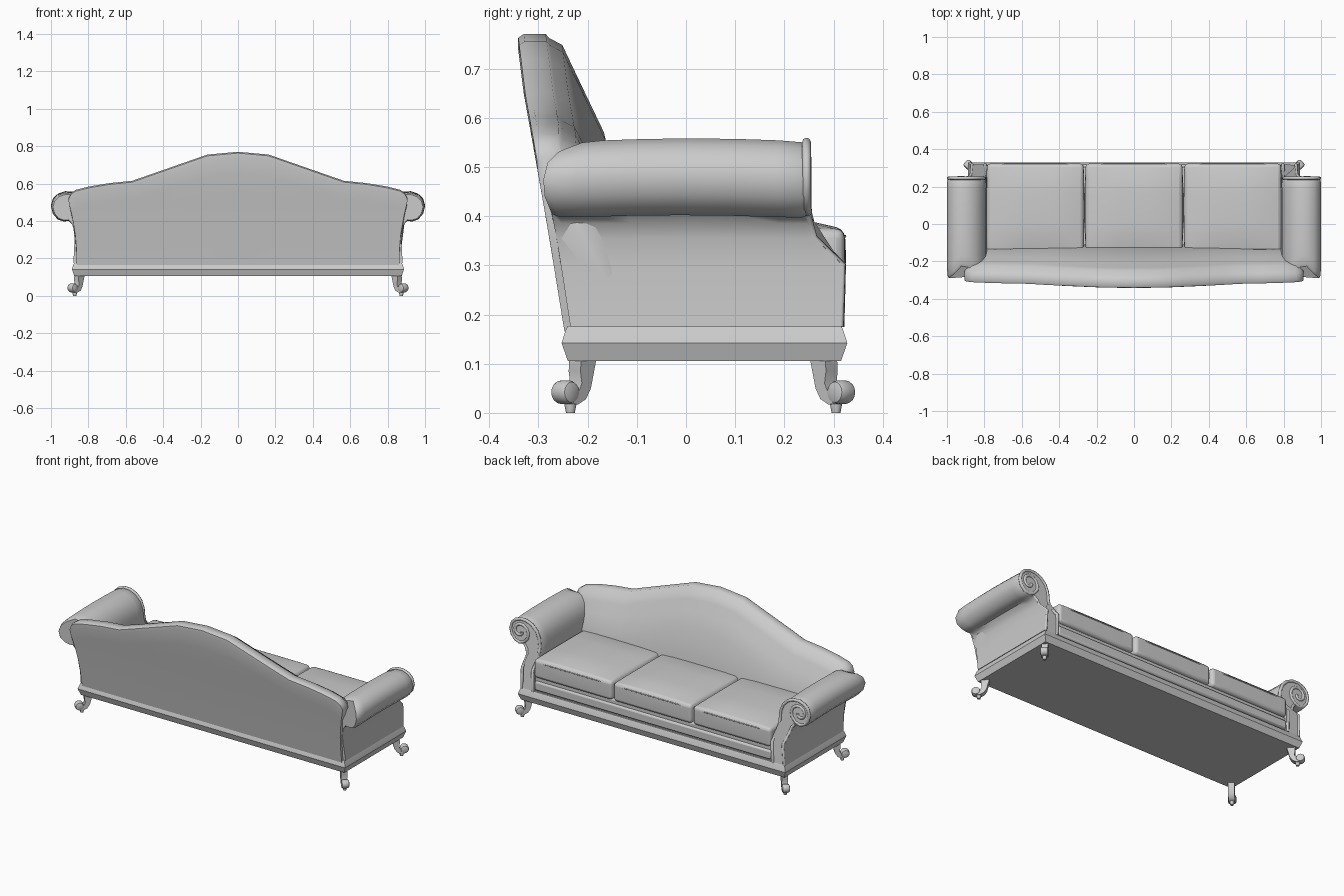
import bpy, bmesh, math
from mathutils import Vector

if "Cube" in bpy.data.objects:
    bpy.data.objects.remove(bpy.data.objects["Cube"])


def lerp(table, v):
    if v <= table[0][0]:
        return table[0][1]
    for (a, fa), (b, fb) in zip(table, table[1:]):
        if v <= b:
            return fa + (fb - fa) * (v - a) / (b - a)
    return table[-1][1]


def make(name, bm, angle=40, bevel=0, segs=2):
    bmesh.ops.recalc_face_normals(bm, faces=bm.faces)
    me = bpy.data.meshes.new(name)
    bm.to_mesh(me)
    bm.free()
    ob = bpy.data.objects.new(name, me)
    bpy.context.collection.objects.link(ob)
    if bevel:
        m = ob.modifiers.new("bevel", 'BEVEL')
        m.width, m.segments, m.limit_method = bevel, segs, 'ANGLE'
        m.angle_limit = math.radians(50)
    bpy.ops.object.select_all(action='DESELECT')
    ob.select_set(True)
    bpy.context.view_layer.objects.active = ob
    bpy.ops.object.shade_smooth_by_angle(angle=math.radians(angle))
    return ob


def loft(rings, bm=None):
    bm = bm or bmesh.new()
    vs = [[bm.verts.new(p) for p in r] for r in rings]
    n = len(vs[0])
    for a, b in zip(vs, vs[1:]):
        for i in range(n):
            j = (i + 1) % n
            bm.faces.new((a[i], a[j], b[j], b[i]))
    bm.faces.new(vs[0])
    bm.faces.new(vs[-1])
    return bm


def box(name, x, y, z, bevel=0.0, segs=2):
    ring = lambda h: [(x[0], y[0], h), (x[1], y[0], h), (x[1], y[1], h), (x[0], y[1], h)]
    return make(name, loft([ring(z[0]), ring(z[1])]), bevel=bevel, segs=segs)


def tube(name, pts, r):
    cu = bpy.data.curves.new(name, 'CURVE')
    cu.dimensions = '3D'
    cu.bevel_depth, cu.bevel_resolution, cu.use_fill_caps = r, 2, True
    sp = cu.splines.new('POLY')
    sp.points.add(len(pts) - 1)
    for p, q in zip(sp.points, pts):
        p.co = (*q, 1)
    bpy.context.collection.objects.link(bpy.data.objects.new(name, cu))


# base rail with a pointed moulding
def base_ring(z, o):
    return [(sx * (0.875 + o), y, z) for sx, y in
            ((-1, -0.24 - o), (1, -0.24 - o), (1, 0.315 + o), (-1, 0.315 + o))]


make("base_rail", loft([base_ring(0.105, 0), base_ring(0.142, 0.013),
                        base_ring(0.17, 0.004), base_ring(0.177, 0)]), 20)

# seat deck and front strip
box("seat_deck", (-0.81, 0.81), (-0.22, 0.305), (0.17, 0.265), 0.008)
box("front_strip", (-0.785, 0.785), (0.28, 0.317), (0.185, 0.24), 0.01)

# camel back
HEIGHT = [(0, 0.77), (0.18, 0.755), (0.4, 0.685), (0.62, 0.615), (0.75, 0.603),
          (0.87, 0.585), (0.95, 0.567), (0.98, 0.55), (1, 0.52)]
WIDTH = [(0.17, 0.862), (0.3, 0.866), (0.42, 0.885), (0.5, 0.905), (0.56, 0.912)]
REAR = [(0.165, -0.247), (0.35, -0.277), (0.5, -0.303), (0.65, -0.33), (0.77, -0.345)]
THICK = [(0, 0.05), (0.02, 0.09), (0.12, 0.125), (0.22, 0.155), (0.38, 0.17)]


def back_ring(s):
    h = lerp(HEIGHT, abs(s))
    end = lerp([(0.93, 1), (1, 0.8)], abs(s))
    pts = [(lerp(REAR, z), z) for z in
           [0.165 + (h - 0.19) * k / 6 for k in range(7)]]
    top = lerp(REAR, h)
    pts += [(top + 0.004, h - 0.007), (top + 0.015, h), (top + 0.06 * end, h)]
    for d in (0.008, 0.022, 0.06, 0.12, 0.2):
        z = h - d
        pts.append((lerp(REAR, z) + lerp(THICK, d) * end, z))
    pts += [(-0.11 - 0.03 * abs(s) ** 4, 0.3), (-0.11, 0.17)]
    return [(s * lerp(WIDTH, z), y, z) for y, z in pts]


stations = [0, 0.09, 0.18, 0.29, 0.4, 0.51, 0.62, 0.75, 0.87, 0.95, 0.98, 1]
make("camel_back", loft([back_ring(s) for s in
                         [-s for s in stations[:0:-1]] + stations]), 50)

# rolled arms
ARM = [(0.785, 0.175), (0.785, 0.3), (0.787, 0.355), (0.787, 0.41), (0.792, 0.46),
       (0.81, 0.505), (0.845, 0.54), (0.885, 0.556), (0.925, 0.558), (0.963, 0.545),
       (0.989, 0.52), (1, 0.482), (0.99, 0.443), (0.965, 0.413), (0.932, 0.402),
       (0.905, 0.405), (0.888, 0.385), (0.879, 0.355), (0.874, 0.3), (0.88, 0.175)]
ARM_BACK = [(0.175, -0.235), (0.35, -0.262), (0.4, -0.272), (0.45, -0.29),
            (0.51, -0.29), (0.545, -0.26), (0.56, -0.22)]
ARM_FRONT = [(0.175, 0.315), (0.3, 0.319), (0.355, 0.262), (0.41, 0.247), (0.56, 0.247)]


def arm_ring(side, t, inset):
    out = []
    for x, z in ARM:
        y = lerp(ARM_BACK, z) * (1 - t) + lerp(ARM_FRONT, z) * t
        if z > 0.39:
            k = inset
            x, z = x + (0.91 - x) * k, z + (0.48 - z) * k - 0.007 * (2 * t - 1) ** 2
        out.append((side * x, y, z))
    return out


for side in (-1, 1):
    make("rolled_arm", loft([arm_ring(side, t, i) for t, i in
         ((0, 0.12), (0.03, 0.03), (0.12, 0), (0.3, 0), (0.5, 0), (0.7, 0),
          (0.88, 0), (0.975, 0.02), (1, 0.1))]), 50)
    # piping that follows the arm front and curls into a scroll
    path = [(side * (x + (0.91 - x) * 0.09), lerp(ARM_FRONT, z) - 0.002,
             z + (0.475 - z) * (0.09 if z > 0.39 else 0)) for x, z in ARM[:15]]
    for k in range(1, 15):
        a = math.radians(-85 - 32 * k)
        r = 0.066 - 0.0038 * k
        path.append((side * (0.928 + r * math.cos(a)), 0.246, 0.476 + r * math.sin(a)))
    tube("arm_scroll_piping", path, 0.009)
    tube("arm_post_piping", [(side * (x - 0.008), lerp(ARM_FRONT, z) - 0.002, z)
                             for x, z in ARM[15:]], 0.008)

# seat cushions with crowned tops and a seam
for cx in (-0.528, 0, 0.528):
    w, y0, y1, z0, z1 = 0.258, -0.15, 0.322, 0.262, 0.374
    bm = bmesh.new()
    bmesh.ops.create_cube(bm, size=2)
    bmesh.ops.subdivide_edges(bm, edges=bm.edges[:], cuts=5, use_grid_fill=True)
    for v in bm.verts:
        u, q, h = v.co
        crown = (1 - u ** 4) * (1 - q ** 4)
        side_puff = 0.006 * (1 - h * h)
        z = (z0 + z1) / 2 + h * (z1 - z0) / 2 + (0.022 * crown if h > 0.99 else 0)
        v.co = (cx + u * (w + side_puff * (1 - q * q)),
                (y0 + y1) / 2 + q * ((y1 - y0) / 2 + side_puff * (1 - u * u) * 0.5), z)
    make("seat_cushion", bm, 60, 0.017, 3)
    tube("cushion_seam", [(cx - w + 0.012, 0.316, 0.357), (cx - 0.15, 0.323, 0.359),
                          (cx + 0.15, 0.323, 0.359), (cx + w - 0.012, 0.316, 0.357)], 0.003)

# scroll legs turned out to the corners
LEG = [(-0.058, 0.11), (-0.014, 0.11), (-0.012, 0.085), (-0.016, 0.06), (-0.008, 0.045),
       (0.012, 0.04), (0.02, 0.02), (-0.005, 0.017), (-0.028, 0.028), (-0.042, 0.05),
       (-0.05, 0.08)]


def round_pts(n, f):
    return [f(math.cos(2 * math.pi * k / n), math.sin(2 * math.pi * k / n)) for k in range(n)]


for sx in (-1, 1):
    for sy, py in ((1, 0.305), (-1, -0.235)):
        out = Vector((sx, sy, 0)).normalized()
        across = Vector((-out.y, out.x, 0))
        peg = Vector((sx * 0.873, py, 0))
        at = lambda r, w, z: peg + out * r + across * w + Vector((0, 0, z))
        bm = loft([[at(r, w, z) for r, z in LEG] for w in (-0.017, 0.017)])
        loft([round_pts(16, lambda c, s: at(0.015 + r * c, w, 0.042 + r * s))
              for w, r in ((-0.022, 0.012), (-0.019, 0.021), (-0.012, 0.024),
                           (0.012, 0.024), (0.019, 0.021), (0.022, 0.012))], bm)
        loft([round_pts(12, lambda c, s: peg + Vector((r * c, r * s, z)))
              for z, r in ((0, 0.009), (0.016, 0.012), (0.025, 0.012))], bm)
        make("scroll_leg", bm, 45)
